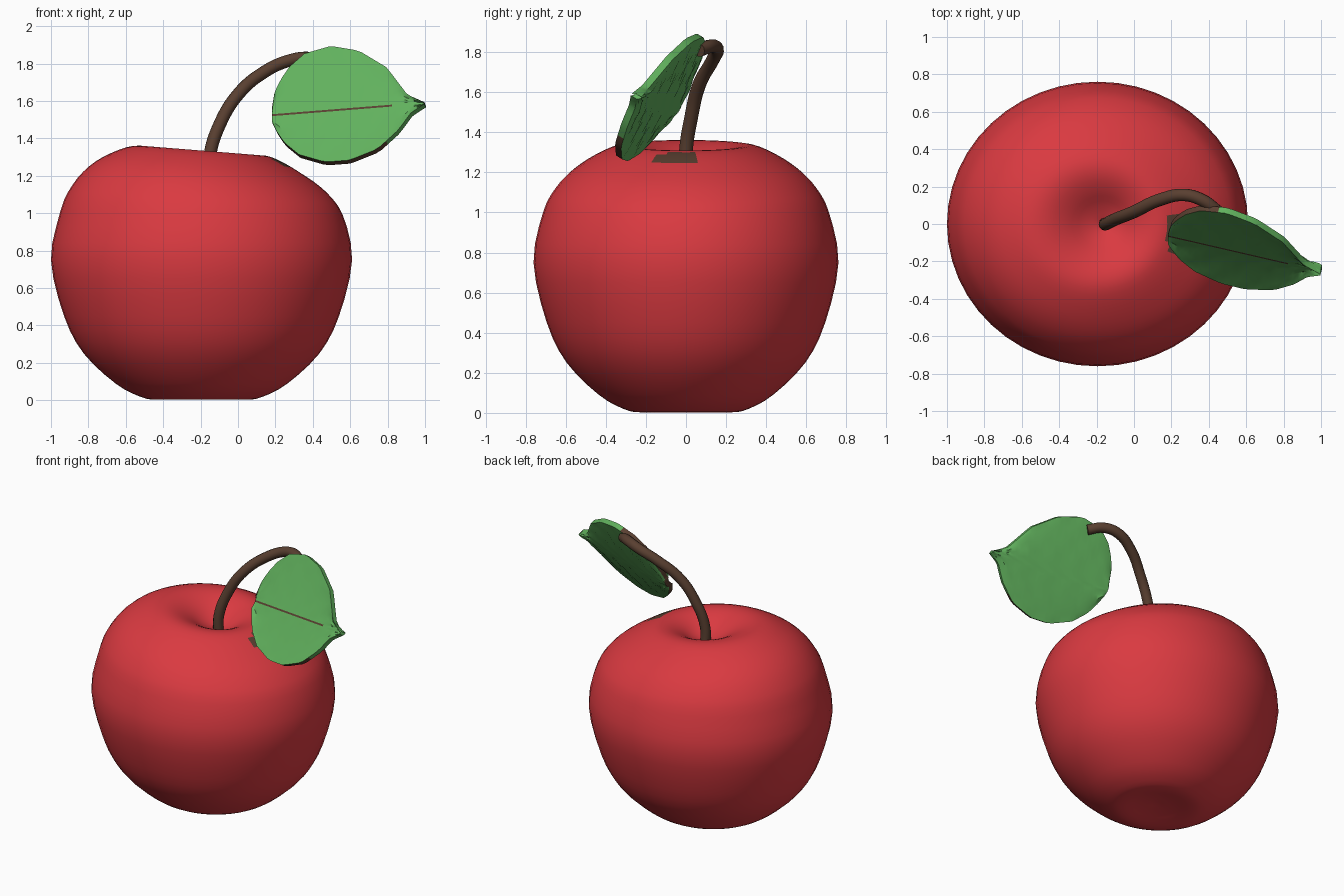
import bpy, bmesh, math
from mathutils import Vector

if "Cube" in bpy.data.objects:
    bpy.data.objects.remove(bpy.data.objects["Cube"])


def material(name, rgb):
    m = bpy.data.materials.new(name)
    m.diffuse_color = (*rgb, 1)
    m.use_nodes = True
    m.node_tree.nodes["Principled BSDF"].inputs["Base Color"].default_value = m.diffuse_color
    return m


RED = material("apple red", (0.70, 0.042, 0.052))
GREEN = material("leaf green", (0.12, 0.44, 0.11))
BROWN = material("stem brown", (0.10, 0.05, 0.03))


def finish(name, bm, mats, angle=60):
    bmesh.ops.recalc_face_normals(bm, faces=bm.faces)
    me = bpy.data.meshes.new(name)
    bm.to_mesh(me)
    bm.free()
    ob = bpy.data.objects.new(name, me)
    bpy.context.collection.objects.link(ob)
    for m in mats:
        me.materials.append(m)
    bpy.ops.object.select_all(action='DESELECT')
    ob.select_set(True)
    bpy.context.view_layer.objects.active = ob
    bpy.ops.object.shade_smooth_by_angle(angle=math.radians(angle))
    return ob


def spline(pts, steps):
    """Catmull-Rom curve through a list of 2D points."""
    p = [Vector(q) for q in pts]
    p = [p[0]] + p + [p[-1]]
    out = []
    for i in range(1, len(p) - 2):
        a, b, c, d = p[i - 1:i + 3]
        for k in range(steps):
            t = k / steps
            out.append(0.5 * (2 * b + (c - a) * t + (2 * a - 5 * b + 4 * c - d) * t ** 2
                              + (3 * b - a - 3 * c + d) * t ** 3))
    return out + [p[-1]]


def interp(table, x):
    for (x0, z0), (x1, z1) in zip(table, table[1:]):
        if x <= x1:
            return z0 + (z1 - z0) * (x - x0) / (x1 - x0)
    return table[-1][1]


# Apple body: lathed profile, squashed in y, rim higher on the left
profile = [(0, 0.03), (0.12, 0.02), (0.24, 0.003), (0.33, 0.02), (0.46, 0.09), (0.63, 0.25),
           (0.735, 0.45), (0.805, 0.75), (0.755, 1.0), (0.69, 1.12), (0.6, 1.21), (0.48, 1.285),
           (0.37, 1.33), (0.28, 1.33), (0.19, 1.295), (0.1, 1.24), (0, 1.2)]
SEG = 48
bm = bmesh.new()
rings = []
for r, z in spline(profile, 3):
    if r < 1e-4:
        rings.append([bm.verts.new((-0.2 + (0.04 if z > 1 else 0), 0, z))])
        continue
    ring = []
    for i in range(SEG):
        a = 2 * math.pi * i / SEG
        top = max(0, min(1, (z - 0.95) / 0.3))
        dx, dy = r * math.cos(a), r * math.sin(a) * 0.945
        shift = 0.04 * max(0, 1 - r / 0.4) if z > 1 else 0
        ring.append(bm.verts.new((-0.195 + dx + shift, dy, max(0, z - 0.08 * dx * top))))
    rings.append(ring)
for A, B in zip(rings, rings[1:]):
    for i in range(SEG):
        j = (i + 1) % SEG
        quad = [A[i % len(A)], A[j % len(A)], B[j % len(B)], B[i % len(B)]]
        f = bm.faces.new(list(dict.fromkeys(quad)))
        c = f.calc_center_median()
        # small brown mark under the leaf
        if c.x > 0.15 and -0.15 < c.y < 0.03 and 1.255 < c.z < 1.295:
            f.material_index = 1
finish("apple_body", bm, [RED, BROWN])

# Stem: bevelled curve turned into a mesh
cu = bpy.data.curves.new("stem_path", 'CURVE')
cu.dimensions = '3D'
cu.bevel_depth = 0.034
cu.bevel_resolution = 4
cu.use_fill_caps = True
path = [(-0.155, 0, 1.18), (-0.15, 0, 1.31), (-0.1, 0.025, 1.47), (0, 0.065, 1.635),
        (0.14, 0.13, 1.755), (0.27, 0.155, 1.815), (0.37, 0.125, 1.83), (0.45, 0.065, 1.81)]
sp = cu.splines.new('BEZIER')
sp.bezier_points.add(len(path) - 1)
for bp, co in zip(sp.bezier_points, path):
    bp.co = co
    bp.handle_left_type = bp.handle_right_type = 'AUTO'
tmp = bpy.data.objects.new("stem_path", cu)
bpy.context.collection.objects.link(tmp)
dg = bpy.context.evaluated_depsgraph_get()
me = bpy.data.meshes.new_from_object(tmp.evaluated_get(dg))
bm = bmesh.new()
bm.from_mesh(me)
for f in bm.faces:
    f.material_index = 0
bpy.data.objects.remove(tmp)
me.materials.clear()
finish("stem", bm, [BROWN])

# Leaf: two layers across a tilted plane, brown midrib strip and brown lower rim
upper = [(0.185, 1.55), (0.2, 1.64), (0.235, 1.71), (0.28, 1.775), (0.36, 1.845), (0.5, 1.885),
         (0.65, 1.86), (0.8, 1.77), (0.86, 1.69), (0.91, 1.625), (1.0, 1.585)]
lower = [(0.185, 1.48), (0.21, 1.43), (0.25, 1.37), (0.33, 1.305), (0.47, 1.265), (0.6, 1.275),
         (0.75, 1.335), (0.86, 1.435), (0.93, 1.53), (1.0, 1.575)]
normal = Vector((0.28, 1, -0.62)).normalized()
THICK = 0.036
N = 36
xs = [0.185 + 0.815 * (1 - math.cos(math.pi * i / N)) / 2 for i in range(N + 1)]
ts = [-1, -0.8, -0.55, -0.3, -0.1, 0, 0, 0.1, 0.3, 0.55, 0.8, 1]
bm = bmesh.new()
front, back = [], []
for x in xs:
    zu, zl = interp(upper, x), interp(lower, x)
    zm = 1.515 + (x - 0.185) * 0.08
    h = min(0.005, (zu - zl) * 0.2)
    rowf, rowb = [], []
    for k, t in enumerate(ts):
        mid = zm + (h if k > 5 else -h)
        z = mid + (zu - mid) * t if t > 0 else mid + (mid - zl) * t
        ripple = 0.008 * math.sin(38 * (x - 0.35 * abs(t))) * abs(t) * (1 - abs(t)) * 4
        y = -0.085 - 0.28 * (x - 0.5) + 0.62 * (z - 1.6) - 0.02 * t * t + ripple
        p = Vector((x, y, z))
        rowf.append(bm.verts.new(p - normal * THICK / 2))
        rowb.append(bm.verts.new(p + normal * THICK / 2))
    front.append(rowf)
    back.append(rowb)
M = len(ts)
for i in range(N):
    for k in range(M - 1):
        f = bm.faces.new((front[i][k], front[i + 1][k], front[i + 1][k + 1], front[i][k + 1]))
        if k == 5 and xs[i] < 0.81:
            f.material_index = 1
        bm.faces.new((back[i][k], back[i][k + 1], back[i + 1][k + 1], back[i + 1][k]))
edge = [(i, 0) for i in range(N + 1)] + [(N, k) for k in range(1, M)]
edge += [(i, M - 1) for i in range(N - 1, -1, -1)] + [(0, k) for k in range(M - 2, 0, -1)]
for (i, k), (j, l) in zip(edge, edge[1:] + edge[:1]):
    f = bm.faces.new((front[i][k], back[i][k], back[j][l], front[j][l]))
    c = f.calc_center_median()
    if c.x < 0.45 or (c.z < 1.45 and c.x < 0.8):
        f.material_index = 1
finish("leaf", bm, [GREEN, BROWN], 45)
